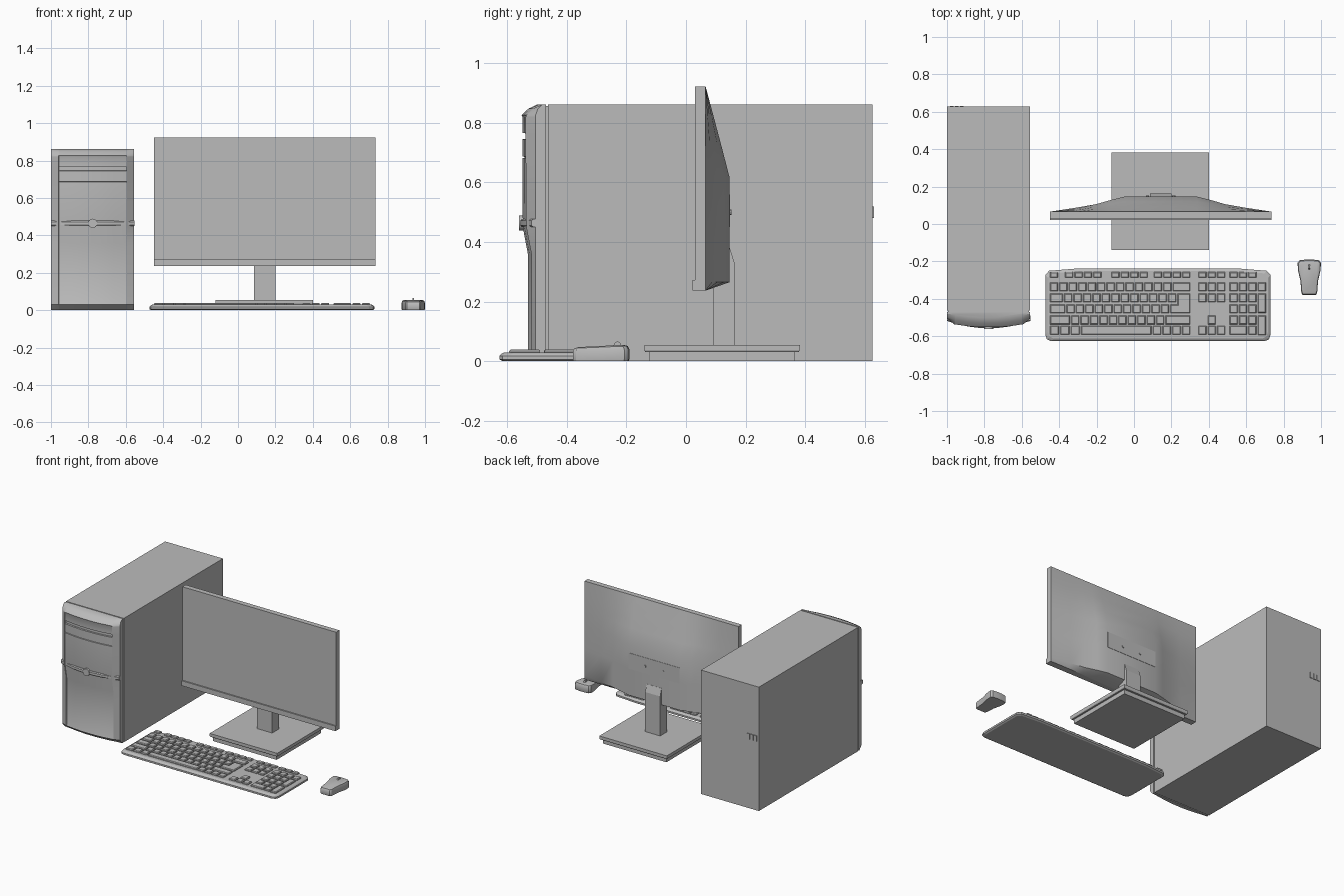
import bpy
import bmesh
from math import radians, sin, cos, pi

old = bpy.data.objects.get("Cube")
if old:
    bpy.data.objects.remove(old)

GREY = (0.5, 0.5, 0.5, 1)
grey = bpy.data.materials.new("plain grey")
grey.use_nodes = True
grey.diffuse_color = GREY
grey.node_tree.nodes["Principled BSDF"].inputs["Base Color"].default_value = GREY


def add_loft(bm, rings):
    """Bridge equal-length rings of points and cap both ends."""
    loops = [[bm.verts.new(p) for p in ring] for ring in rings]
    n = len(loops[0])
    for a, b in zip(loops, loops[1:]):
        for i in range(n):
            j = (i + 1) % n
            bm.faces.new((a[i], a[j], b[j], b[i]))
    bm.faces.new(loops[0][::-1])
    bm.faces.new(loops[-1])


def finish(name, bm, smooth=False):
    bmesh.ops.recalc_face_normals(bm, faces=bm.faces)
    mesh = bpy.data.meshes.new(name)
    bm.to_mesh(mesh)
    bm.free()
    mesh.materials.append(grey)
    obj = bpy.data.objects.new(name, mesh)
    bpy.context.collection.objects.link(obj)
    if smooth:
        bpy.ops.object.select_all(action='DESELECT')
        obj.select_set(True)
        bpy.context.view_layer.objects.active = obj
        bpy.ops.object.shade_smooth_by_angle(angle=radians(30))
    return obj


def loft(name, rings, smooth=False):
    bm = bmesh.new()
    add_loft(bm, rings)
    return finish(name, bm, smooth)


def rect(x0, x1, y0, y1, z, inset=0):
    return [(x0 + inset, y0 + inset, z), (x1 - inset, y0 + inset, z),
            (x1 - inset, y1 - inset, z), (x0 + inset, y1 - inset, z)]


def box(name, x0, x1, y0, y1, z0, z1):
    return loft(name, [rect(x0, x1, y0, y1, z0), rect(x0, x1, y0, y1, z1)])


def disc_y(name, x, z, r, y0, y1, sides=16):
    """Short cylinder along y."""
    circle = [(x + r * cos(2 * pi * i / sides), z + r * sin(2 * pi * i / sides))
              for i in range(sides)]
    return loft(name, [[(a, y, b) for a, b in circle] for y in (y0, y1)], True)


# Tower case, with a narrow seam behind the bezel
CX, HALF = -0.777, 0.222
box("tower_case", -1, -0.555, -0.463, 0.627, 0, 0.862)
box("bezel_seam", -0.994, -0.561, -0.472, -0.462, 0.006, 0.856)

# Curved bezel: side frames around a slightly recessed panel with bay grooves
COLUMNS = (-1, -0.82, -0.81, -0.5, -0.2, 0.2, 0.5, 0.81, 0.82, 1)


def bezel_ring(z, edge, mid, recess):
    ring = []
    for t in COLUMNS:
        if abs(t) == 1:
            y = edge
        else:
            y = mid + 0.025 * t * t + (recess if abs(t) < 0.815 else 0)
        ring.append((CX + HALF * t, y, z))
    return ring + [(CX + HALF, -0.47, z), (CX - HALF, -0.47, z)]


bezel_rows = [(0, -0.48, -0.5, 0), (0.03, -0.505, -0.535, 0),
              (0.036, -0.505, -0.536, 0.004), (0.36, -0.505, -0.536, 0.004),
              (0.45, -0.505, -0.553, 0.004), (0.68, -0.505, -0.555, 0.005)]
for low, high, depth in ((0.682, 0.686, 0.012), (0.745, 0.765, 0.016)):
    bezel_rows += [(low, -0.505, -0.555, 0.005), (low + 0.001, -0.505, -0.555, depth),
                   (high, -0.505, -0.555, depth), (high + 0.001, -0.505, -0.555, 0.005)]
bezel_rows += [(0.82, -0.505, -0.555, 0.005), (0.826, -0.505, -0.553, 0),
               (0.848, -0.497, -0.53, 0), (0.862, -0.482, -0.5, 0)]
loft("tower_bezel", [bezel_ring(*row) for row in bezel_rows], True)


# Middle band with its round button
def band_ring(z, out):
    front = [(CX + (HALF + 0.001) * t, -0.557 - out + 0.04 * t * t, z) for t in COLUMNS]
    return front + [(CX + HALF, -0.48, z), (CX - HALF, -0.48, z)]


loft("bezel_band", [band_ring(0.45, -0.004), band_ring(0.456, 0.001),
                    band_ring(0.472, 0.001), band_ring(0.478, -0.004)], True)
disc_y("power_button", CX, 0.464, 0.025, -0.561, -0.53)

# Small connectors on the back of the tower
for i in range(3):
    x = -0.985 + 0.027 * i
    box("rear_port", x, x + 0.02, 0.62, 0.632, 0.48, 0.52)

# Monitor shell: flat front, back swelling toward the middle
MX = 0.1425
BACK = [(0.5925, 0), (0.45, 0.27), (0.345, 0.5), (0.27, 0.77), (0.195, 1)]
profile = BACK + [(-x, f) for x, f in reversed(BACK)]


def shell_ring(z, swell):
    back = [(MX + x, 0.066 + 0.08 * f * swell, z) for x, f in profile]
    return back + [(MX - 0.5925, 0.03, z), (MX + 0.5925, 0.03, z)]


loft("monitor_shell", [shell_ring(z, s) for z, s in
                       ((0.237, 0), (0.265, 1), (0.45, 1), (0.618, 1),
                        (0.72, 0.67), (0.82, 0.34), (0.922, 0))], True)
box("monitor_lower_lip", MX - 0.5925, MX + 0.5925, 0.021, 0.05, 0.237, 0.272)
box("mount_plate", MX - 0.195, MX + 0.195, 0.14, 0.148, 0.45, 0.56)
for side in (-1, 1):
    disc_y("mount_screw", MX + 0.07 * side, 0.5, 0.009, 0.145, 0.152, 10)

# Stand
neck = [(0.09, 0.05), (0.163, 0.05), (0.163, 0.33), (0.147, 0.38), (0.09, 0.38)]
loft("stand_neck", [[(x, y, z) for y, z in neck] for x in (0.085, 0.2)])
box("stand_foot", -0.105, 0.385, -0.125, 0.365, 0, 0.031)
loft("stand_base", [rect(-0.12, 0.4, -0.14, 0.382, z, i)
                    for z, i in ((0.03, 0.004), (0.036, 0), (0.055, 0))])

# Keyboard body with clipped corners and a bevelled rim
KX, KY, KW, KD = 0.128, -0.432, 0.602, 0.194


def keyboard_ring(z, inset):
    w, d = KW - inset, KD - inset
    half = [(w - 0.03, -d), (w - 0.008, -d + 0.01), (w, -d + 0.035),
            (w, d - 0.035), (w - 0.02, d - 0.012), (w - 0.17, d)]
    pts = half + [(-x, y) for x, y in reversed(half)]
    return [(KX + x, KY + y, z) for x, y in pts]


loft("keyboard_body", [keyboard_ring(z, i) for z, i in
                       ((0, 0.01), (0.006, 0), (0.018, 0), (0.024, 0.006), (0.029, 0.014))])

# Keys
UNIT, GAP = 0.0505, 0.004
ROW_Y = (-0.272, -0.336, -0.395, -0.454, -0.513, -0.568)
MAIN, NAV, PAD = -0.453, 0.34, 0.507
keys = bmesh.new()


def key(x, row, width=1, depth=0.046, shift=0):
    x0, x1 = x + GAP, x + width * UNIT - GAP
    y0, y1 = ROW_Y[row] + shift - depth / 2, ROW_Y[row] + shift + depth / 2
    add_loft(keys, [rect(x0, x1, y0, y1, 0.026), rect(x0, x1, y0, y1, 0.034),
                    rect(x0, x1, y0, y1, 0.039, 0.004)])


main_rows = {1: [1] * 13 + [2], 2: [1.5] + [1] * 12 + [1.5],
             3: [1.75] + [1] * 11 + [2.25], 4: [2.25] + [1] * 10 + [2.75],
             5: [1.1] * 3 + [7.6] + [1.025] * 4}
for row, widths in main_rows.items():
    x = MAIN
    for w in widths:
        key(x, row, w)
        x += w * UNIT
key(MAIN + 13.5 * UNIT, 2, 1.5, 0.03, -0.03)

# Function row
key(MAIN, 0, 1, 0.03)
for start in (1.6, 6.5, 11):
    for i in range(4):
        key(MAIN + (start + i) * UNIT, 0, 1, 0.03)
for i in range(3):
    key(NAV + i * UNIT, 0, 1, 0.03)
    key(PAD + i * UNIT, 0, 1, 0.03)

# Navigation block and number pad
for i in range(3):
    for row in (1, 2, 5):
        key(NAV + i * UNIT, row)
    for row in (1, 2, 3, 4):
        key(PAD + i * UNIT, row)
key(NAV + UNIT, 4)
key(PAD + 3 * UNIT, 1)
key(PAD, 5, 2)
key(PAD + 2 * UNIT, 5)
for row in (2, 4):
    key(PAD + 3 * UNIT, row, 1, 0.103, -0.029)
finish("keyboard_keys", keys)

# Mouse, wider at the far end
half = [(0.034, -0.095), (0.042, -0.085), (0.047, -0.02), (0.061, 0.04),
        (0.062, 0.078), (0.052, 0.091), (0.02, 0.095)]
outline = half + [(-x, y) for x, y in reversed(half)]
loft("mouse_body", [[(0.937 + x * s, -0.285 + y * s, z + y * tilt) for x, y in outline]
                    for s, z, tilt in ((0.97, 0, 0), (1, 0.006, 0), (1, 0.036, 0.03),
                                       (0.94, 0.047, 0.04), (0.8, 0.051, 0.04))], True)
wheel = [(0.013 * cos(2 * pi * i / 12), 0.013 * sin(2 * pi * i / 12)) for i in range(12)]
loft("mouse_wheel", [[(x, -0.23 + a, 0.053 + b) for a, b in wheel]
                     for x in (0.932, 0.942)], True)
